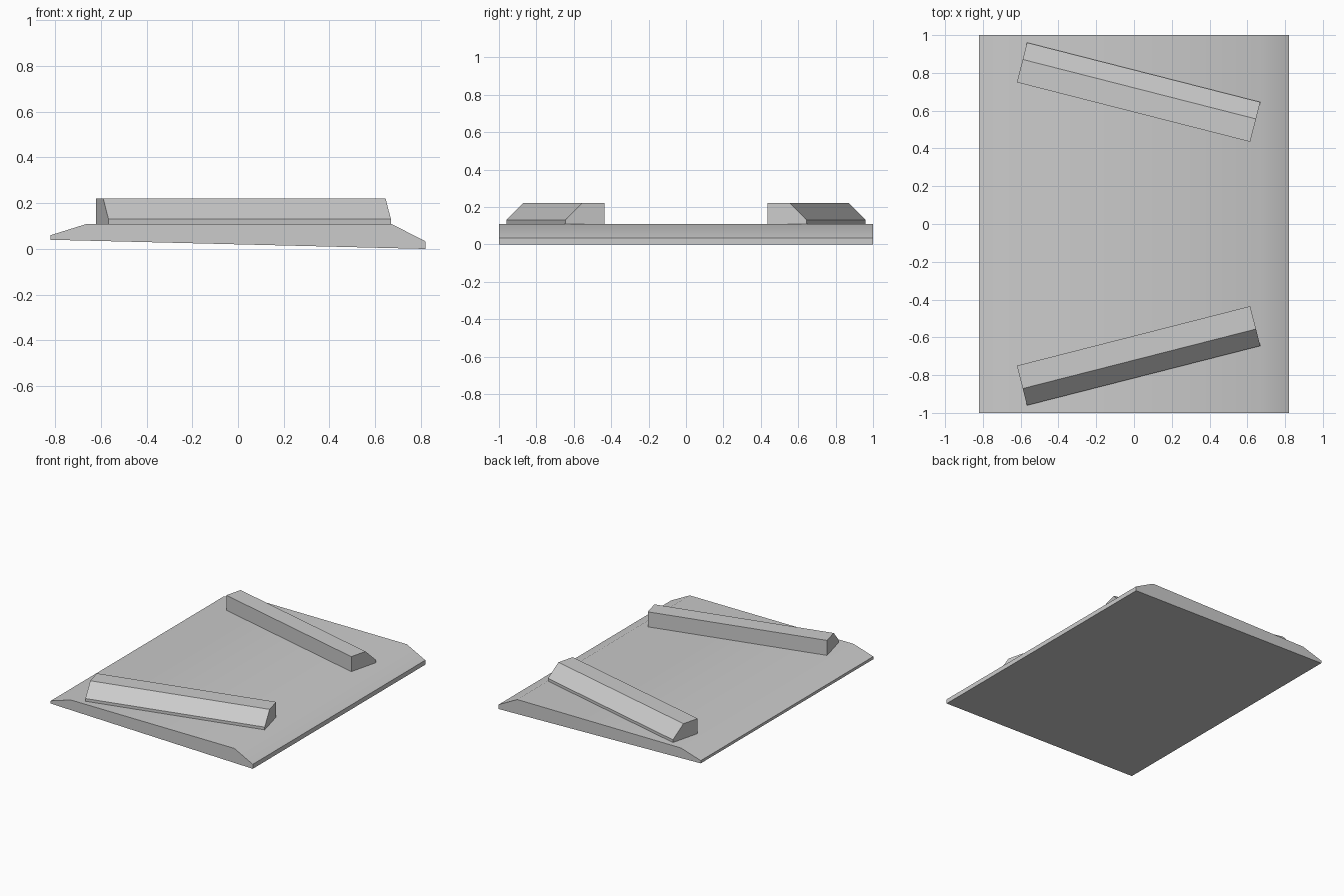
import bpy
import bmesh
from mathutils import Vector

cube = bpy.data.objects.get("Cube")
if cube:
    bpy.data.objects.remove(cube, do_unlink=True)

grey = bpy.data.materials.new("plain grey")
grey.use_nodes = True
colour = (0.6, 0.6, 0.6, 1)
grey.diffuse_color = colour
grey.node_tree.nodes["Principled BSDF"].inputs["Base Color"].default_value = colour


def prism(name, section, sweep):
    """Sweep a closed cross-section along a vector."""
    bm = bmesh.new()
    face = bm.faces.new([bm.verts.new(p) for p in section])
    swept = bmesh.ops.extrude_face_region(bm, geom=[face])
    verts = [g for g in swept["geom"] if isinstance(g, bmesh.types.BMVert)]
    bmesh.ops.translate(bm, verts=verts, vec=sweep)
    bmesh.ops.recalc_face_normals(bm, faces=bm.faces)
    mesh = bpy.data.meshes.new(name)
    bm.to_mesh(mesh)
    bm.free()
    mesh.materials.append(grey)
    obj = bpy.data.objects.new(name, mesh)
    bpy.context.collection.objects.link(obj)
    return obj


# Base plate: sloping underside, chamfered left and right edges
profile = [(-0.82, 0.04), (0.82, 0), (0.82, 0.033), (0.67, 0.11),
           (-0.66, 0.11), (-0.82, 0.06)]
plate = prism("base_plate", [(x, -1, z) for x, z in profile], (0, 2, 0))
bpy.context.view_layer.objects.active = plate
plate.select_set(True)
bpy.ops.object.shade_smooth_by_angle()

# Slanted rails: upright inner wall, flat top, sloping outer face
rail_profile = [(0, 0.11), (0, 0.22), (0.125, 0.22), (0.217, 0.13), (0.217, 0.11)]
for name, side in (("front_rail", -1), ("back_rail", 1)):
    start = Vector((-0.62, side * 0.75, 0))
    along = Vector((1.235, side * -0.315, 0))
    across = Vector((0.315, side * 1.235, 0)).normalized()
    section = [start + across * d + Vector((0, 0, z)) for d, z in rail_profile]
    prism(name, section, along)
